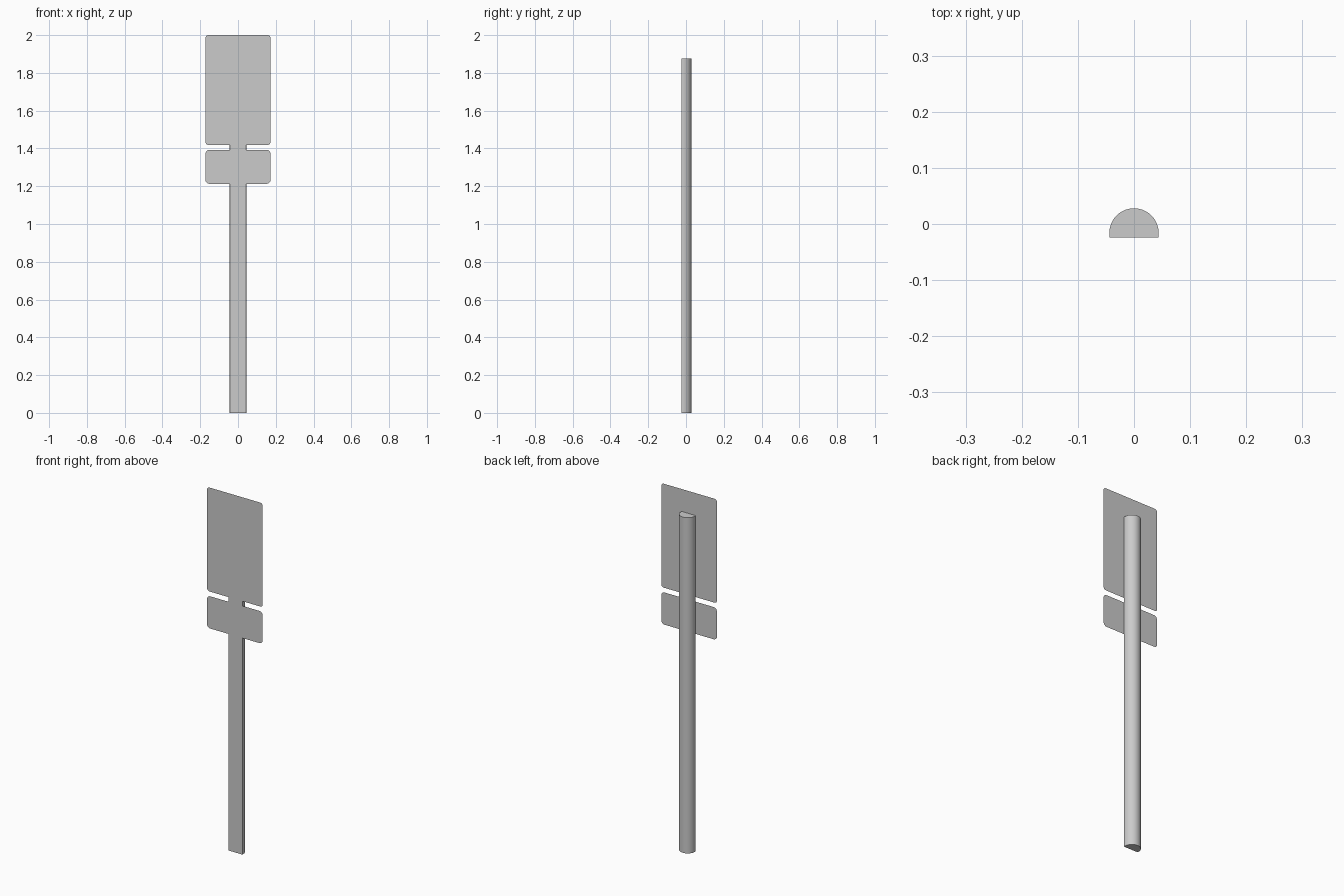
import bpy, bmesh, math

if "Cube" in bpy.data.objects:
    bpy.data.objects.remove(bpy.data.objects["Cube"])


def make_object(name, bm):
    mesh = bpy.data.meshes.new(name)
    bm.to_mesh(mesh)
    bm.free()
    obj = bpy.data.objects.new(name, mesh)
    bpy.context.collection.objects.link(obj)
    return obj


def sign_plate(name, half_w, z0, z1, r, y, steps=5):
    """Paper-thin rounded rectangle facing the front."""
    bm = bmesh.new()
    corners = [(half_w - r, z1 - r, 0), (-half_w + r, z1 - r, 90),
               (-half_w + r, z0 + r, 180), (half_w - r, z0 + r, 270)]
    verts = []
    for cx, cz, start in corners:
        for i in range(steps + 1):
            a = math.radians(start + 90 * i / steps)
            verts.append(bm.verts.new((cx + r * math.cos(a), y, cz + r * math.sin(a))))
    face = bm.faces.new(verts)
    face.normal_update()
    if face.normal.y > 0:
        face.normal_flip()
    return make_object(name, bm)


# Post: D-shaped section with the flat side to the front
R, CY, FLAT, HEIGHT, N = 0.044, -0.016, -0.024, 1.877, 28
dip = math.asin((FLAT - CY) / R)
bm = bmesh.new()
ring = []
for i in range(N + 1):
    a = dip + (math.pi - 2 * dip) * i / N
    ring.append(bm.verts.new((R * math.cos(a), CY + R * math.sin(a), 0)))
base = bm.faces.new(ring)
ext = bmesh.ops.extrude_face_region(bm, geom=[base], use_keep_orig=True)
for v in ext["geom"]:
    if isinstance(v, bmesh.types.BMVert):
        v.co.z = HEIGHT
bmesh.ops.recalc_face_normals(bm, faces=bm.faces)
post = make_object("post", bm)
bpy.context.view_layer.objects.active = post
post.select_set(True)
bpy.ops.object.shade_smooth_by_angle(angle=math.radians(30))

# Sign plates just in front of the post
sign_plate("main_sign", 0.172, 1.419, 2.0, 0.015, -0.028)
sign_plate("lower_sign", 0.172, 1.213, 1.393, 0.02, -0.028)
